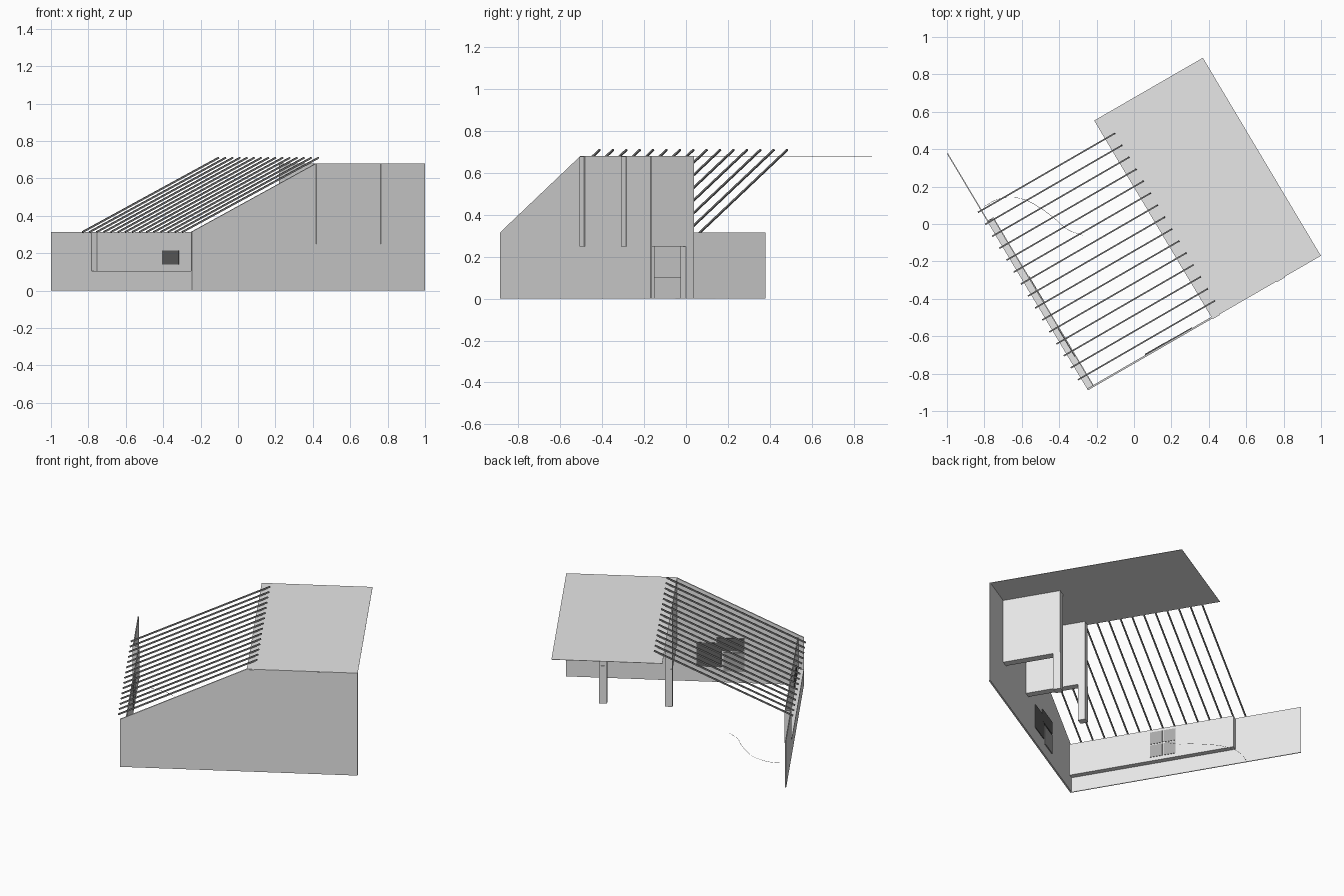
import bpy, bmesh
from mathutils import Vector

if "Cube" in bpy.data.objects:
    bpy.data.objects.remove(bpy.data.objects["Cube"])

# Plan frame: u runs along the gable, v along the low wall
O = Vector((-0.246, -0.889, 0))
U = Vector((0.866, 0.5, 0))
V = Vector((-0.514, 0.862, 0))


def place(u, v, z):
    return O + U * u + V * v + Vector((0, 0, z))


def material(name, g):
    m = bpy.data.materials.new(name)
    m.diffuse_color = (g, g, g, 1)
    m.use_nodes = True
    m.node_tree.nodes["Principled BSDF"].inputs["Base Color"].default_value = m.diffuse_color
    return m


WALL = material("pale wall", 0.8)
BAR = material("grey rafter", 0.25)
GLASS = material("dark window", 0.13)
PANE = material("grey window", 0.4)


def prism(name, profile, v0, v1, mat):
    """Extrude a (u, z) profile from v0 to v1."""
    bm = bmesh.new()
    face = bm.faces.new([bm.verts.new(place(u, v0, z)) for u, z in profile])
    ext = bmesh.ops.extrude_face_region(bm, geom=[face])
    bmesh.ops.translate(bm, vec=V * (v1 - v0),
                        verts=[g for g in ext["geom"] if isinstance(g, bmesh.types.BMVert)])
    bmesh.ops.recalc_face_normals(bm, faces=bm.faces)
    me = bpy.data.meshes.new(name)
    bm.to_mesh(me)
    bm.free()
    me.materials.append(mat)
    ob = bpy.data.objects.new(name, me)
    bpy.context.collection.objects.link(ob)
    return ob


def box(name, u, v, z, mat):
    return prism(name, [(u[0], z[0]), (u[1], z[0]), (u[1], z[1]), (u[0], z[1])], v[0], v[1], mat)


# Gable wall and thin flat roof
prism("gable_wall", [(0, 0), (1.438, 0), (1.438, 0.68), (0.767, 0.68), (0, 0.315)], 0, 0.01, WALL)
box("flat_roof", (0.767, 1.438), (0, 1.228), (0.679, 0.681), WALL)

# Low side wall with a recessed upper panel
END = 1.05
box("low_wall_base", (0, 0.006), (0, 1.467), (0, 0.105), WALL)
box("low_wall_end", (0, 0.006), (END, 1.467), (0.105, 0.315), WALL)
prism("recessed_panel", [(0.006, 0.1), (0.04, 0.1), (0.04, 0.315), (0.034, 0.315),
                         (0.034, 0.105), (0.006, 0.105)], 0.01, END, WALL)
box("recess_return", (0.0, 0.04), (END - 0.005, END), (0.1, 0.315), WALL)

# Hanging partitions, each with a post down to the floor
for i, (u0, u1, end) in enumerate([(0.767, 0.812, 0.385), (1.164, 1.212, 0.372)]):
    box(f"partition_{i}", (u0, u1), (-0.004, end), (0.25, 0.679), WALL)
    box(f"post_{i}", (u0, u1), (end - 0.045, end + 0.002), (0, 0.25), WALL)

# Sloping rafters
for i in range(15):
    v = 0.075 + 0.0742 * i
    z0, z1 = 0.309, 0.707
    prism(f"rafter_{i}", [(-0.014, z0), (0.828, z1), (0.824, z1 + 0.008), (-0.018, z0 + 0.008)],
          v - 0.004, v + 0.004, BAR)

# Gable windows, on the inner face
for i, (u, z, m) in enumerate([((0.50, 0.65), (0.10, 0.26), GLASS),
                               ((0.36, 0.53), (0.21, 0.295), GLASS),
                               ((0.36, 0.485), (0.075, 0.20), PANE)]):
    box(f"gable_window_{i}", u, (0.01, 0.014 + i * 0.001), z, m)

# Low wall windows: one plate outside, four panes inside
box("outer_window", (0.03, 0.034), (0.19, 0.365), (0.14, 0.215), GLASS)
for i in range(2):
    for j in range(2):
        v0, z0 = 0.522 + 0.084 * i, 0.125 + 0.09 * j
        box(f"inner_pane_{i}_{j}", (0.04, 0.043), (v0, v0 + 0.077), (z0, z0 + 0.082), PANE)

# Thin curved line on the floor
pts = [(-0.80, 0.094), (-0.735, 0.13), (-0.66, 0.142), (-0.585, 0.13),
       (-0.505, 0.088), (-0.425, 0.03), (-0.355, -0.03), (-0.275, -0.06)]
cu = bpy.data.curves.new("floor_line", "CURVE")
cu.dimensions = "3D"
cu.bevel_depth = 0.001
cu.bevel_resolution = 0
sp = cu.splines.new("BEZIER")
sp.bezier_points.add(len(pts) - 1)
for b, p in zip(sp.bezier_points, pts):
    b.co = (p[0], p[1], 0.001)
    b.handle_left_type = b.handle_right_type = "AUTO"
sp.resolution_u = 4
cu.materials.append(WALL)
bpy.context.collection.objects.link(bpy.data.objects.new("floor_line", cu))
